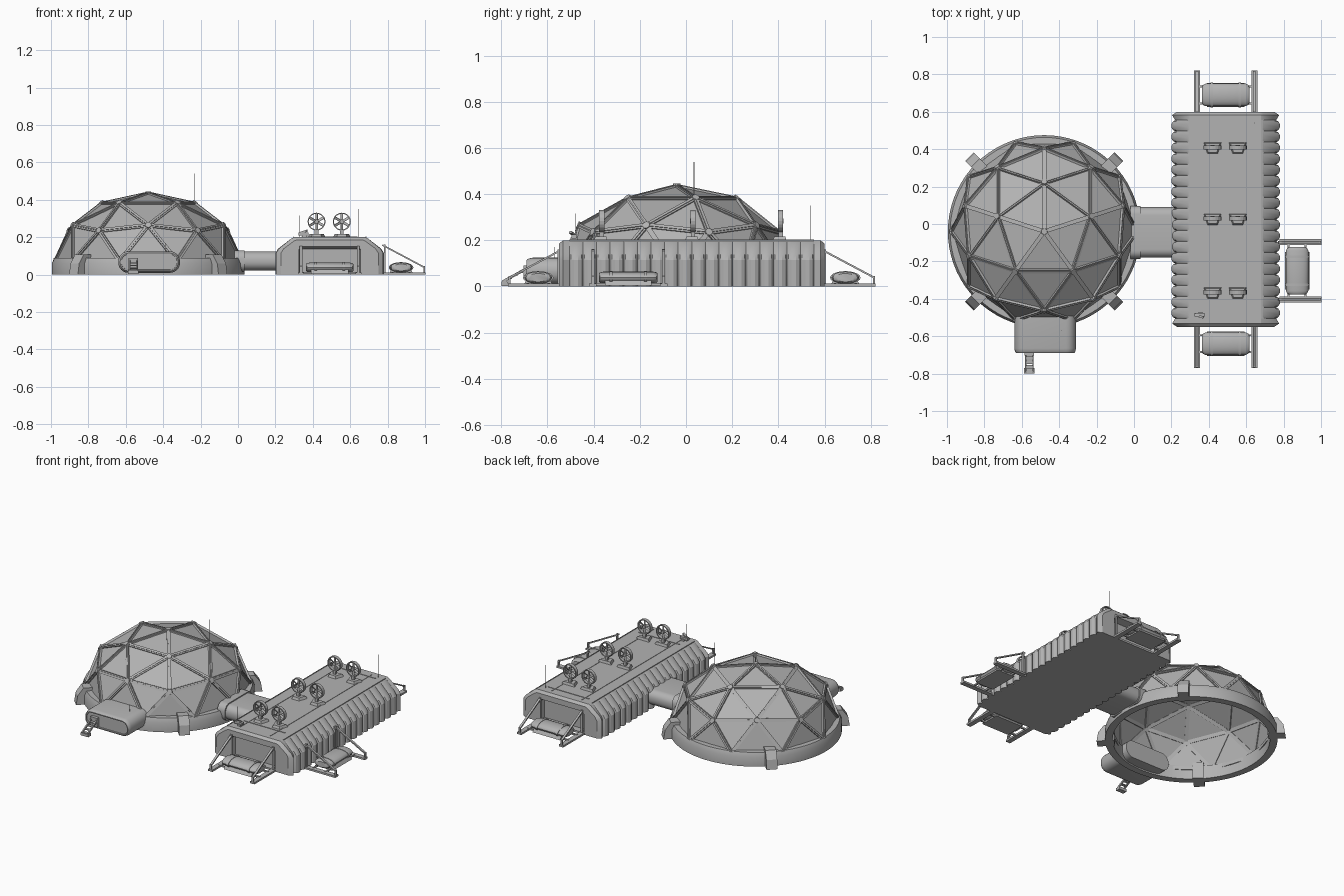
import bpy, bmesh
from math import sin, cos, pi, radians
from mathutils import Vector, Matrix

cube = bpy.data.objects.get("Cube")
if cube:
    bpy.data.objects.remove(cube)

grey = bpy.data.materials.new("hull_grey")
grey.use_nodes = True
colour = (0.45, 0.45, 0.45, 1)
grey.diffuse_color = colour
grey.node_tree.nodes["Principled BSDF"].inputs["Base Color"].default_value = colour


# ---- helpers ----
def finish(name, bm, smooth=None, recalc=True):
    if recalc:
        bmesh.ops.recalc_face_normals(bm, faces=bm.faces)
    mesh = bpy.data.meshes.new(name)
    bm.to_mesh(mesh)
    bm.free()
    mesh.materials.append(grey)
    ob = bpy.data.objects.new(name, mesh)
    bpy.context.collection.objects.link(ob)
    if smooth:
        bpy.ops.object.select_all(action="DESELECT")
        ob.select_set(True)
        bpy.context.view_layer.objects.active = ob
        bpy.ops.object.shade_smooth_by_angle(angle=radians(smooth))
    return ob


def loft(bm, rings, caps=True, loop=False):
    rows = [[bm.verts.new(p) for p in ring] for ring in rings]
    n = len(rows[0])
    pairs = list(zip(rows, rows[1:])) + ([(rows[-1], rows[0])] if loop else [])
    for a, b in pairs:
        for i in range(n):
            j = (i + 1) % n
            bm.faces.new((a[i], a[j], b[j], b[i]))
    if caps and not loop:
        bm.faces.new(rows[0])
        bm.faces.new(rows[-1])


def box(bm, centre, size):
    m = Matrix.Translation(centre) @ Matrix.Diagonal((*size, 1))
    bmesh.ops.create_cube(bm, size=1, matrix=m)


def bar(bm, p, q, w, h, up=(0, 0, 1)):
    p, q = Vector(p), Vector(q)
    d = (q - p).normalized()
    side = d.cross(Vector(up)).normalized()
    top = side.cross(d)
    corners = [(1, 1), (-1, 1), (-1, -1), (1, -1)]
    loft(bm, [[e + side * a * w / 2 + top * b * h / 2 for a, b in corners] for e in (p, q)])


def circle(r, n, axis, along, centre=(0, 0, 0), squash=1):
    # Ring of points around the y or z axis
    pts = []
    for i in range(n):
        c, s = r * cos(2 * pi * i / n), r * sin(2 * pi * i / n) * squash
        pts.append(Vector(centre) + Vector((c, s, along) if axis == "z" else (c, along, s)))
    return pts


def round_rect(w, h, r, steps=6):
    pts = []
    for k, (sx, sy) in enumerate([(1, 1), (-1, 1), (-1, -1), (1, -1)]):
        for i in range(steps + 1):
            a = (k + i / steps) * pi / 2
            pts.append((sx * (w / 2 - r) + r * cos(a), sy * (h / 2 - r) + r * sin(a)))
    return pts


# ---- geodesic dome ----
DOME = Vector((-0.48, -0.04, 0.072))
shape = (Matrix.Translation(DOME) @ Matrix.Diagonal((0.495, 0.495, 0.362, 1))
         @ Matrix.Rotation(pi / 2, 4, "Z"))
bm = bmesh.new()
bmesh.ops.create_icosphere(bm, subdivisions=2, radius=1)
bmesh.ops.delete(bm, geom=[v for v in bm.verts if v.co.z < -0.01], context="VERTS")
bm.transform(shape)
struts, hubs = bmesh.new(), bmesh.new()
for e in bm.edges:
    a, b = (v.co.copy() for v in e.verts)
    up = (a + b) / 2 - DOME
    bar(struts, a, b, 0.022, 0.014, up)
    bar(struts, a + up * 0.016, b + up * 0.016, 0.006, 0.008, up)
for v in bm.verts:
    n = (v.co - DOME).normalized()
    m = Matrix.Translation(v.co) @ n.to_track_quat("Z", "Y").to_matrix().to_4x4()
    bmesh.ops.create_cone(hubs, cap_ends=True, segments=10, radius1=0.02, radius2=0.016,
                          depth=0.022, matrix=m)
finish("dome_panels", bm, recalc=False)
finish("dome_struts", struts)
finish("dome_hubs", hubs)

# Foundation ring
bm = bmesh.new()
wall = [(0.515, 0), (0.515, 0.06), (0.503, 0.088), (0.47, 0.088), (0.47, 0)]
loft(bm, [circle(r, 72, "z", z, (DOME.x, DOME.y, 0)) for r, z in wall], loop=True)
finish("dome_ring", bm, 30)

# Anchor clamps on the diagonals
bm = bmesh.new()
outline = [(0.46, 0), (0.565, 0), (0.555, 0.06), (0.52, 0.108), (0.46, 0.108)]
for k in range(4):
    turn = Matrix.Translation((DOME.x, DOME.y, 0)) @ Matrix.Rotation(pi / 4 + k * pi / 2, 4, "Z")
    loft(bm, [[turn @ Vector((r, t, z)) for r, z in outline] for t in (-0.033, 0.033)])
finish("ring_clamps", bm)

# ---- airlock ----
bm = bmesh.new()
rings = []
for y, g in [(-0.44, 0), (-0.665, 0), (-0.682, 0.008), (-0.69, 0.02), (-0.69, 0.032), (-0.682, 0.034)]:
    rings.append([(-0.475 + x, y, 0.067 + z)
                  for x, z in round_rect(0.33 - g, 0.115 - g, 0.054 - g / 2)])
loft(bm, rings)
finish("airlock", bm, 35)
bm = bmesh.new()
box(bm, (-0.56, -0.694, 0.06), (0.05, 0.02, 0.06))
for x in (-0.58, -0.54):
    bar(bm, (x, -0.695, 0.075), (x, -0.795, 0.02), 0.008, 0.012)
for i in range(4):
    box(bm, (-0.56, -0.715 - i * 0.024, 0.062 - i * 0.0135), (0.045, 0.018, 0.006))
box(bm, (-0.56, -0.785, 0.012), (0.055, 0.03, 0.018))
finish("airlock_steps", bm)

# ---- connecting corridor ----
bm = bmesh.new()
for x0, x1, g in [(-0.02, 0.24, 0), (-0.02, 0.035, 0.014)]:
    loft(bm, [[(x, -0.045 + y, 0.073 + z) for y, z in round_rect(0.27 + g, 0.1 + g, 0.045)]
              for x in (x0, x1)])
finish("corridor", bm, 35)

# ---- long module: ribbed body with recessed ends ----
CX, Y0, Y1 = 0.49, -0.55, 0.6


def section(y, s=0, drop=0):
    half = [(0.29 - s, 0), (0.29 - s, 0.115), (0.276 - s, 0.138),
            (0.205 - drop, 0.193 - drop), (0.19 - drop, 0.2 - drop)]
    return [(CX + x, y, z) for x, z in half] + [(CX - x, y, z) for x, z in reversed(half)]


def recess(y, g):
    half = [(0.165 - g, 0.012), (0.165 - g, 0.06), (0.165 - g, 0.1), (0.165 - g, 0.135), (0.15 - g, 0.15 - g)]
    return [(CX + x, y, z) for x, z in half] + [(CX - x, y, z) for x, z in reversed(half)]


RIBS = 18
rib_start, rib_end = Y0 + 0.045, Y1 - 0.045
rings = [recess(Y0 + 0.045, 0.012), recess(Y0, 0), section(Y0, 0.03, 0.014), section(Y0 + 0.018, 0.004)]
for i in range(RIBS):
    for t, s in [(0.0, 0.02), (0.12, 0.008), (0.35, 0.0), (0.65, 0.0), (0.88, 0.008)]:
        rings.append(section(rib_start + (i + t) * (rib_end - rib_start) / RIBS, s))
rings += [section(rib_end, 0.02), section(Y1 - 0.018, 0.004), section(Y1, 0.03, 0.014),
          recess(Y1, 0), recess(Y1 - 0.045, 0.012)]
bm = bmesh.new()
loft(bm, rings)
finish("module_body", bm, 25)

# Roof seams
bm = bmesh.new()
for x in (-0.195, -0.12, 0.1, 0.195):
    box(bm, (CX + x, 0.025, 0.2), (0.004, 1.06, 0.005))
for y in (-0.42, 0.52):
    box(bm, (CX, y, 0.2), (0.3, 0.006, 0.006))
finish("roof_seams", bm)

# ---- roof fans ----
bm = bmesh.new()
for x in (0.42, 0.555):
    for y in (-0.365, 0.03, 0.41):
        hub = Vector((x, y, 0.283))
        foot = [(0.048, 0.025), (-0.048, 0.025), (-0.028, -0.035), (0.028, -0.035)]
        loft(bm, [[(x + a * k, y + b * k, z) for a, b in foot] for k, z in ((1, 0.198), (0.8, 0.216))])
        band = [(0.048, -0.011), (0.048, 0.011), (0.042, 0.011), (0.042, -0.011)]
        loft(bm, [circle(r, 20, "y", d, hub) for r, d in band], loop=True)
        loft(bm, [circle(0.011, 10, "y", d, hub) for d in (-0.012, 0.012)])
        for k in range(6):
            a = k * pi / 3 + pi / 6
            out = Vector((cos(a), 0, sin(a)))
            bar(bm, hub + out * 0.008, hub + out * 0.044, 0.003, 0.014, (-sin(a), 0.5, cos(a)))
        box(bm, (x, y, 0.225), (0.02, 0.018, 0.03))
finish("roof_fans", bm)

# ---- outrigger tank units on both ends and the left side ----
def tank_unit(name, origin, angle):
    place = Matrix.Translation(origin) @ Matrix.Rotation(angle, 4, "Z")
    mid = -0.09

    def hoop(x, k):
        return [(x, mid + 0.06 * k * cos(a), 0.038 + 0.026 * k * sin(a))
                for a in (2 * pi * i / 20 for i in range(20))]

    tank = bmesh.new()
    loft(tank, [hoop(x, k) for x, k in
                [(-0.127, 0.7), (-0.122, 0.88), (-0.108, 1), (0.108, 1), (0.122, 0.88), (0.127, 0.7)]])
    for x in (-0.075, 0.075):
        loft(tank, [hoop(x + d, 1.1) for d in (-0.007, 0.007)])
    tank.transform(place)
    finish(name + "_tank", tank, 35)

    frame = bmesh.new()
    tray = [(-0.05, 0.03), (0.05, 0.03), (0.065, 0.004), (-0.065, 0.004)]
    loft(frame, [[(x, mid + y, z) for y, z in tray] for x in (-0.1, 0.1)])
    for x in (-0.153, 0.153):
        box(frame, (x, -0.108, 0.006), (0.032, 0.224, 0.012))
        bar(frame, (x, 0.01, 0.158), (x, -0.212, 0.04), 0.014, 0.008)
        bar(frame, (x, -0.214, 0.045), (x, -0.214, 0.004), 0.014, 0.008, (0, 1, 0))
        bar(frame, (x, -0.002, 0.16), (x, -0.002, 0.004), 0.014, 0.008, (0, 1, 0))
    for y in (mid - 0.045, mid + 0.045):
        box(frame, (0, y, 0.01), (0.3, 0.01, 0.01))
    frame.transform(place)
    finish(name + "_frame", frame)


tank_unit("front", (CX, Y0, 0), 0)
tank_unit("back", (CX, Y1, 0), pi)
tank_unit("left", (0.782, -0.25, 0), pi / 2)

# ---- antennas and roof sensor ----
bm = bmesh.new()
for x, y, z0, z1 in [(-0.235, 0.035, 0.37, 0.54), (0.645, 0.54, 0.19, 0.35),
                     (-0.39, -0.57, 0.12, 0.17), (0.33, -0.48, 0.2, 0.315)]:
    box(bm, (x, y, (z0 + z1) / 2), (0.003, 0.003, z1 - z0))
box(bm, (0.35, -0.485, 0.216), (0.055, 0.02, 0.016))
box(bm, (0.355, -0.485, 0.205), (0.02, 0.03, 0.014))
bar(bm, (0.33, -0.485, 0.222), (0.37, -0.5, 0.235), 0.012, 0.01)
finish("antennas", bm)
